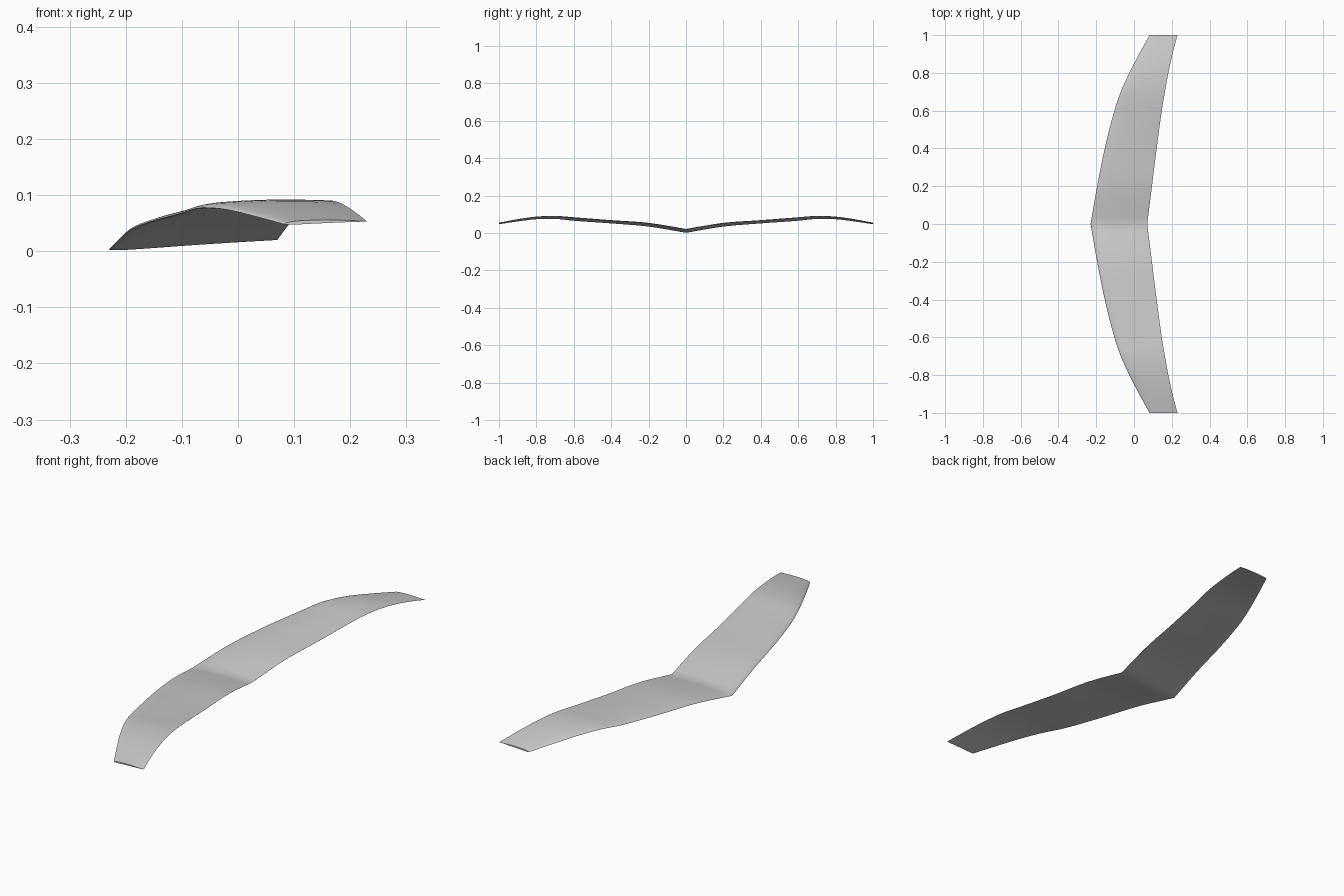
import bpy
import bmesh
import math

if "Cube" in bpy.data.objects:
    bpy.data.objects.remove(bpy.data.objects["Cube"])

# Half-span guide stations: span, leading x, leading z, trailing x, trailing z
GUIDES = [
    (0.0, -0.23, 0.003, 0.07, 0.02),
    (0.2, -0.195, 0.036, 0.095, 0.052),
    (0.4, -0.155, 0.053, 0.12, 0.066),
    (0.6, -0.104, 0.067, 0.147, 0.083),
    (0.7, -0.07, 0.077, 0.164, 0.09),
    (0.8, -0.025, 0.075, 0.182, 0.086),
    (0.9, 0.027, 0.063, 0.204, 0.073),
    (1.0, 0.082, 0.048, 0.23, 0.053),
]
THICKNESS = 0.071
SPAN_STEPS = 32
CHORD_STEPS = 14


def slope(i, k):
    a, b = GUIDES[max(i - 1, 0)], GUIDES[min(i + 1, len(GUIDES) - 1)]
    return (b[k] - a[k]) / (b[0] - a[0])


def guide(s):
    """Smoothly interpolate the edge guides at span s."""
    i = max(j for j in range(len(GUIDES) - 1) if GUIDES[j][0] <= s)
    a, b = GUIDES[i], GUIDES[i + 1]
    h = b[0] - a[0]
    t = (s - a[0]) / h
    return [(2*t**3 - 3*t*t + 1) * a[k] + (3*t*t - 2*t**3) * b[k]
            + h * ((t**3 - 2*t*t + t) * slope(i, k) + (t**3 - t*t) * slope(i + 1, k))
            for k in range(1, 5)]


def airfoil():
    """Unit section: arched top, nearly flat underside, rounded nose."""
    us = [(1 - math.cos(math.pi * i / CHORD_STEPS)) / 2 for i in range(CHORD_STEPS + 1)]
    top = [(u, THICKNESS * 1.9 * (math.sqrt(u) - u) * (1 + 0.45 * u) + 0.001 * u) for u in us]
    bottom = [(u, -0.045 * (math.sqrt(u) - u) * (1 - u) ** 2) for u in us]
    return top[::-1] + bottom[1:]


# Wing skin lofted from tip to tip
bm = bmesh.new()
section = airfoil()
rings = []
for j in range(-SPAN_STEPS, SPAN_STEPS + 1):
    y = j / SPAN_STEPS
    lx, lz, tx, tz = guide(abs(y))
    chord = tx - lx
    rings.append([bm.verts.new((lx + chord * u, y, lz + (tz - lz) * u + chord * h))
                  for u, h in section])
for a, b in zip(rings, rings[1:]):
    for i in range(len(section)):
        k = (i + 1) % len(section)
        bm.faces.new((a[i], a[k], b[k], b[i]))

# Flat tip caps
bm.faces.new(rings[0])
bm.faces.new(rings[-1])
bmesh.ops.recalc_face_normals(bm, faces=bm.faces)

mesh = bpy.data.meshes.new("wing")
bm.to_mesh(mesh)
bm.free()
wing = bpy.data.objects.new("wing", mesh)
bpy.context.collection.objects.link(wing)

# Plain grey finish
grey = bpy.data.materials.new("light grey")
grey.use_nodes = True
colour = (0.6, 0.6, 0.6, 1)
grey.diffuse_color = colour
grey.node_tree.nodes["Principled BSDF"].inputs["Base Color"].default_value = colour
mesh.materials.append(grey)

bpy.ops.object.select_all(action="DESELECT")
wing.select_set(True)
bpy.context.view_layer.objects.active = wing
bpy.ops.object.shade_smooth_by_angle(angle=math.radians(40))
